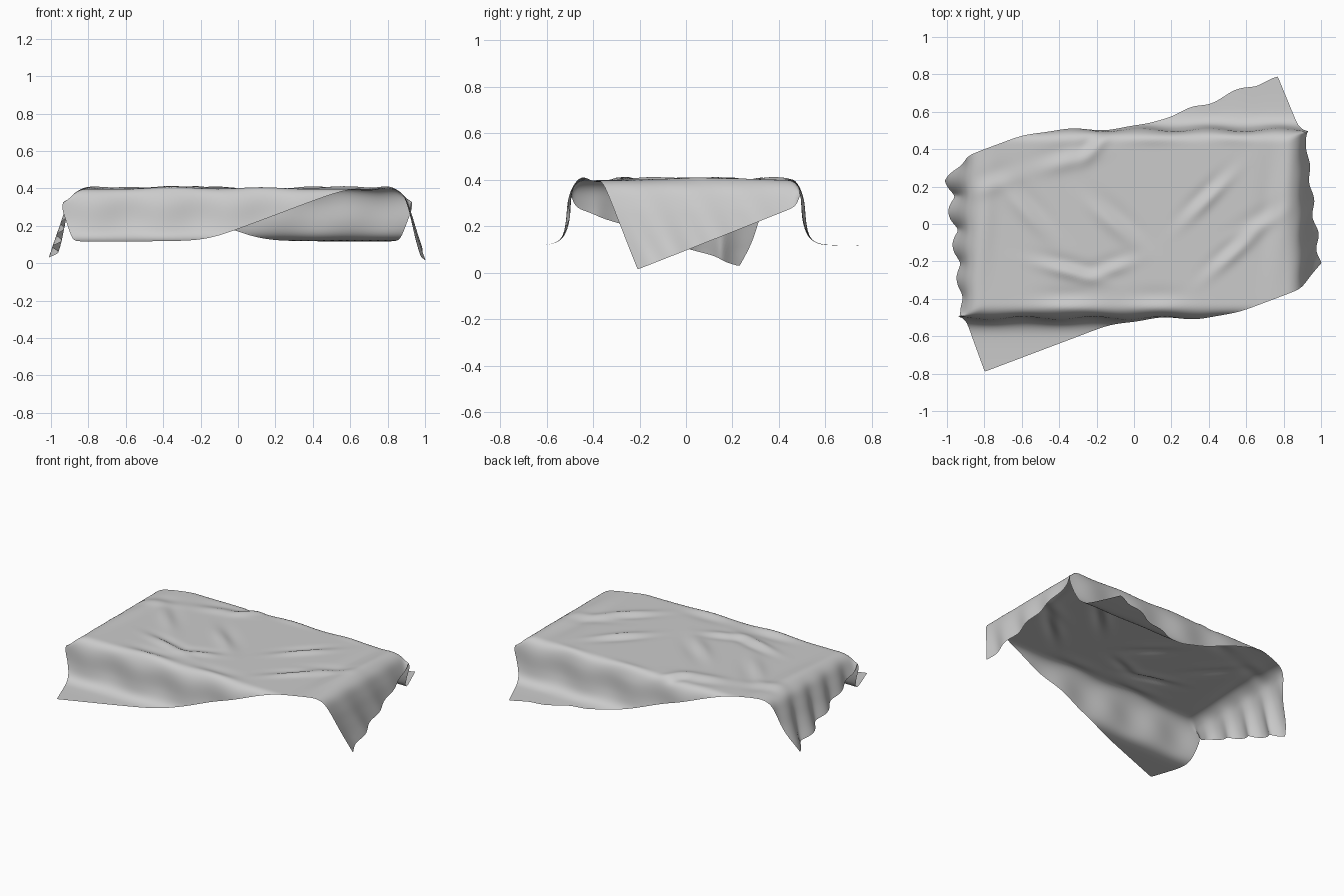
import bpy, math
from mathutils import Vector

if "Cube" in bpy.data.objects:
    bpy.data.objects.remove(bpy.data.objects["Cube"])

# Fall profiles: (distance outward, height), followed by arc length
LONG_SIDE = [(.40, .397), (.45, .395), (.482, .372), (.50, .32), (.51, .22),
             (.53, .155), (.57, .126), (.64, .118), (.81, .115)]
SHORT_END = [(.78, .397), (.84, .392), (.885, .36), (.915, .29), (.94, .2),
             (.965, .11), (1.0, .0), (1.02, -.06)]


def smooth_path(pts, n=12):
    """Catmull-Rom sampling with cumulative length."""
    p = [Vector(q) for q in pts]
    p = [2 * p[0] - p[1]] + p + [2 * p[-1] - p[-2]]
    out = []
    for i in range(1, len(p) - 2):
        a, b, c, d = p[i - 1:i + 3]
        for k in range(n):
            t = k / n
            out.append(.5 * (2 * b + (c - a) * t + (2 * a - 5 * b + 4 * c - d) * t * t
                             + (3 * b - a - 3 * c + d) * t ** 3))
    out.append(p[-2])
    dist = [out[0].x]
    for a, b in zip(out, out[1:]):
        dist.append(dist[-1] + (b - a).length)
    return out, dist


def follow(path, s):
    """Signed flat distance -> (signed position, drop below the top)."""
    pts, dist = path
    a = abs(s)
    if a <= dist[0]:
        return s, 0.0
    for i in range(1, len(dist)):
        if a <= dist[i] or i == len(dist) - 1:
            t = (a - dist[i - 1]) / (dist[i] - dist[i - 1])
            q = pts[i - 1].lerp(pts[i], t)
            return math.copysign(q.x, s), max(0, .397 - q.y)


# Soft wrinkles on top: x, y, angle, half length, width, height
WRINKLES = [(.40, .13, 45, .16, .03, .016), (.55, -.15, 42, .17, .03, .016),
            (.66, -.02, 30, .14, .035, .010), (-.20, .41, 48, .09, .03, .014),
            (-.35, -.26, -15, .16, .03, .018), (-.12, -.25, 20, .12, .03, .012),
            (-.58, .06, -48, .17, .04, .012), (-.12, .0, -42, .16, .04, .014),
            (-.35, .33, 15, .15, .04, .013), (.1, .47, 0, .14, .035, .012),
            (.5, .48, -5, .12, .035, .012), (-.35, -.45, 0, .15, .04, .016),
            (.12, -.45, 0, .15, .04, .012), (-.8, .0, 85, .3, .05, .009),
            (.8, .1, 85, .3, .05, .012), (-.75, .2, 20, .14, .04, .008)]


def wrinkle(x, y):
    z = 0
    for cx, cy, ang, ln, w, h in WRINKLES:
        c, s = math.cos(math.radians(ang)), math.sin(math.radians(ang))
        u, v = (x - cx) * c + (y - cy) * s, (y - cy) * c - (x - cx) * s
        z += h * math.exp(-(u / ln) ** 2) * (math.exp(-(v / w) ** 2)
                                            - .5 * math.exp(-((v - 1.8 * w) / w) ** 2))
    return z


long_path, short_path = smooth_path(LONG_SIDE), smooth_path(SHORT_END)


def drape(X, Y):
    x, dx = follow(short_path, X)
    y, dy = follow(long_path, Y)
    # cloth beyond a box corner stays in the plane of the long side
    w = min(1, dy / .12)
    w = w * w * (3 - 2 * w)
    x += (X - x) * w * .8
    dx *= 1 - w
    drop = (dx ** 4 + dy ** 4) ** .25
    top = max(0, 1 - drop / .08)
    z = .397 - drop + wrinkle(X, Y) * top
    # flutter of the hanging ends
    hang = min(1, dx / .3)
    if X < 0:
        x -= hang * .022 * math.cos((Y - .24) * 2 * math.pi / .18)
        y += hang * .012 * math.sin((Y - .24) * 2 * math.pi / .18)
    else:
        x += hang * .012 * math.cos((Y + .21 - .5 * dx) * 2 * math.pi / .22)
    # shallow vertical folds in the long sides
    side = math.sin(min(1, dy / .28) * math.pi)
    y += side * .008 * math.sin(X * 17 + math.copysign(1, Y))
    # ripples on the part lying flat at the back
    if Y > .75:
        y += .012 * math.sin(X * 24 + 1) * min(1, (Y - .75) / .08) * max(0, min(1, (.75 - X) / .1))
    return x, y, max(0.0, z)


# Cloth: rotated flat rectangle draped over the box
A, B, C, D = (Vector(p) for p in ((-.80, -.99), (1.265, -.21), (.77, .99), (-1.25, .235)))
NU, NV = 150, 90
verts = []
for j in range(NV + 1):
    for i in range(NU + 1):
        q = A.lerp(B, i / NU).lerp(D.lerp(C, i / NU), j / NV)
        verts.append(drape(q.x, q.y))
R = NU + 1
faces = [(j * R + i, j * R + i + 1, (j + 1) * R + i + 1, (j + 1) * R + i)
         for j in range(NV) for i in range(NU)]
mesh = bpy.data.meshes.new("draped_cloth")
mesh.from_pydata(verts, [], faces)
mesh.polygons.foreach_set("use_smooth", [True] * len(faces))
mesh.update()
cloth = bpy.data.objects.new("draped_cloth", mesh)
bpy.context.collection.objects.link(cloth)

# Relax the folds a little
relax = cloth.modifiers.new("relax", 'SMOOTH')
relax.factor, relax.iterations = .5, 3
